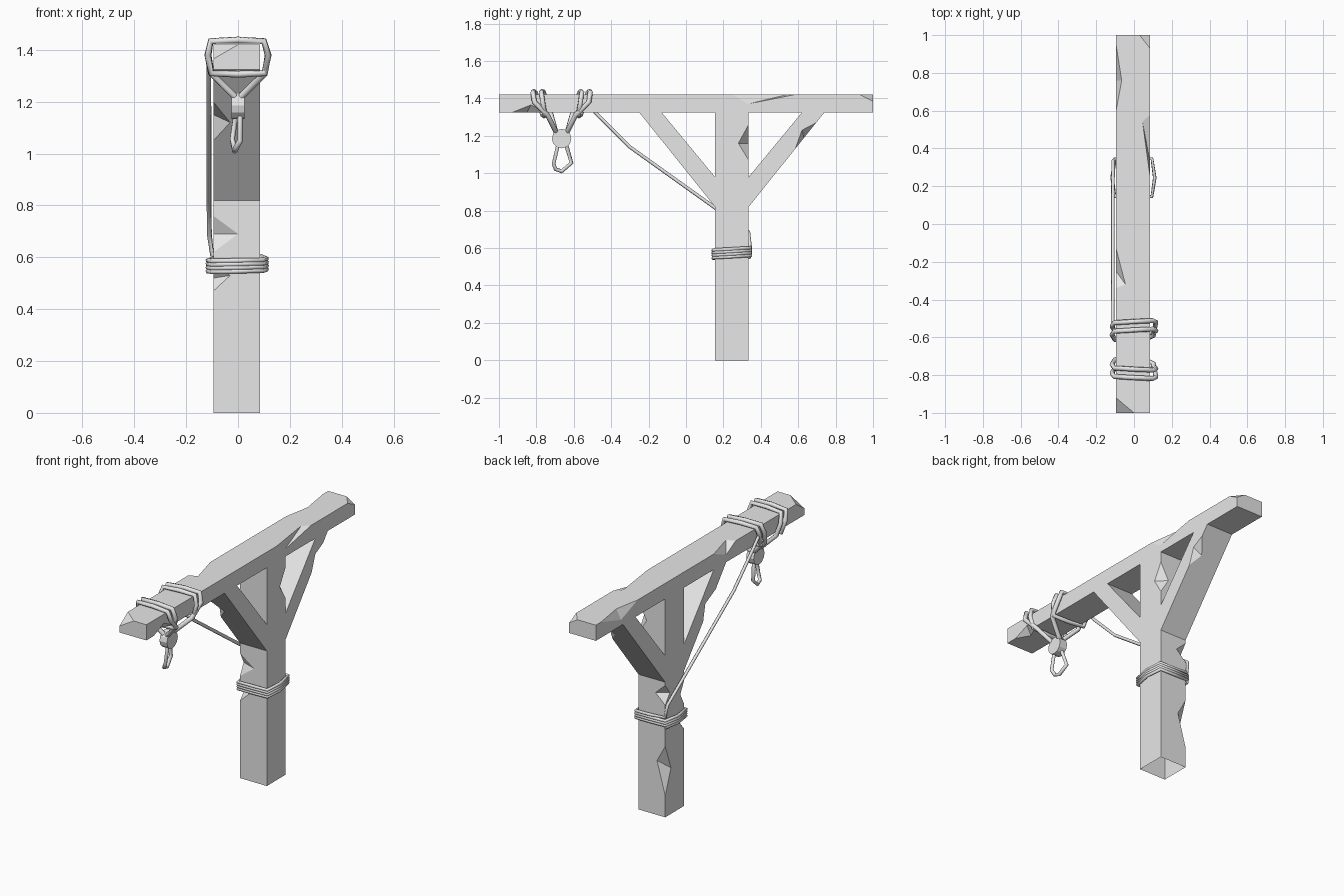
import bpy, bmesh
from mathutils import Vector

cube = bpy.data.objects.get("Cube")
if cube:
    bpy.data.objects.remove(cube, do_unlink=True)


def material(name, colour):
    m = bpy.data.materials.new(name)
    m.use_nodes = True
    m.diffuse_color = colour
    m.node_tree.nodes["Principled BSDF"].inputs["Base Color"].default_value = colour
    return m


GREY = material("light grey", (0.8, 0.8, 0.8, 1))
L, R = -0.095, 0.085           # timber sides
F, B = 0.155, 0.335            # post front and back
LOW, TOP = 1.325, 1.42         # beam underside and top


def add_mesh(name, bm):
    bmesh.ops.recalc_face_normals(bm, faces=bm.faces)
    mesh = bpy.data.meshes.new(name)
    bm.to_mesh(mesh)
    bm.free()
    mesh.materials.append(GREY)
    obj = bpy.data.objects.new(name, mesh)
    bpy.context.collection.objects.link(obj)
    return obj


def prism(name, outline, x0, x1):
    """Extrude a (y, z) outline along x."""
    bm = bmesh.new()
    face = bm.faces.new([bm.verts.new((x0, y, z)) for y, z in outline])
    ext = bmesh.ops.extrude_face_region(bm, geom=[face])["geom"]
    verts = [v for v in ext if isinstance(v, bmesh.types.BMVert)]
    bmesh.ops.translate(bm, verts=verts, vec=(x1 - x0, 0, 0))
    return add_mesh(name, bm)


def cut(target, cutter):
    cutter.hide_render = True
    mod = target.modifiers.new("cut", "BOOLEAN")
    mod.operation, mod.solver, mod.object = "DIFFERENCE", "EXACT", cutter
    bpy.context.view_layer.objects.active = target
    bpy.ops.object.modifier_apply(modifier=mod.name)
    bpy.data.objects.remove(cutter, do_unlink=True)


def chip(target, edge, faces):
    """Knock a flake off an edge or corner: edge points go, face points bound it."""
    edge, faces = [Vector(p) for p in edge], [Vector(p) for p in faces]
    out = sum(edge, Vector()) / len(edge) - sum(faces, Vector()) / len(faces)
    out = out.normalized() * 0.06
    bm = bmesh.new()
    for p in edge + faces:
        bm.verts.new(p)
        bm.verts.new(p + out)
    bmesh.ops.convex_hull(bm, input=bm.verts)
    bmesh.ops.delete(bm, geom=[v for v in bm.verts if not v.link_faces], context="VERTS")
    cut(target, add_mesh("chip_cutter", bm))


# Timber frame: post, beam and two braces in one outline
frame = prism("timber_frame", [
    (-1, LOW), (-0.25, LOW), (F, 0.82), (F, 0), (B, 0), (B, 0.82),
    (0.74, LOW), (1, LOW), (1, TOP), (-1, TOP)], L, R)
for hole in ([(-0.13, LOW), (F, LOW), (F, 0.98)],
             [(B, LOW), (0.62, LOW), (B, 0.98)]):
    cut(frame, prism("hole_cutter", hole, -0.3, 0.3))

# Beam end corners
chip(frame, [(L, -1, TOP)], [(L, -0.92, TOP), (0, -1, TOP), (L, -1, 1.365)])
chip(frame, [(R, 1, TOP)], [(R, 0.93, TOP), (0.03, 1, TOP), (R, 1, 1.385)])
# Beam edges
chip(frame, [(R, 0.25, TOP), (R, 0.58, TOP)], [(R, 0.33, 1.37), (0.045, 0.54, TOP)])
chip(frame, [(R, -0.93, LOW), (R, -0.75, LOW)], [(R, -0.83, 1.365), (0.04, -0.85, LOW)])
chip(frame, [(L, 0.95, TOP), (L, 0.6, TOP)], [(-0.065, 0.76, TOP), (L, 0.76, 1.36)])
chip(frame, [(L, -0.13, TOP), (L, -0.34, TOP)], [(-0.045, -0.32, TOP), (L, -0.25, 1.37)])
# Brace edges
chip(frame, [(R, 0.584, 1.13), (R, 0.696, 1.27)], [(R, 0.62, 1.23), (0.035, 0.631, 1.189)])
chip(frame, [(L, -0.15, 1.2), (L, -0.029, 1.05)], [(-0.03, -0.086, 1.12), (L, -0.05, 1.15)])
# Post edges
chip(frame, [(R, B, 1.26), (R, B, 1.07)], [(R, 0.28, 1.16), (0.03, B, 1.16)])
chip(frame, [(L, F, 0.76), (L, F, 0.62)], [(0, F, 0.69), (L, 0.19, 0.69)])
chip(frame, [(L, F, 0.57), (L, F, 0.47)], [(-0.03, F, 0.53), (L, 0.2, 0.52)])
chip(frame, [(L, B, 0.43), (L, B, 0.13)], [(-0.04, B, 0.33), (L, 0.28, 0.28)])
chip(frame, [(L, B, 0.8), (L, B, 0.68)], [(-0.03, B, 0.74), (L, 0.29, 0.74)])

# The post is open underneath
bm = bmesh.new()
bm.from_mesh(frame.data)
base = [f for f in bm.faces if f.normal.z < -0.9 and f.calc_center_median().z < 0.01]
bmesh.ops.delete(bm, geom=base, context="FACES")
bm.to_mesh(frame.data)
bm.free()


def rope(name, points, radius, closed=False):
    curve = bpy.data.curves.new(name, "CURVE")
    curve.dimensions = "3D"
    curve.bevel_depth, curve.bevel_resolution = radius, 1
    curve.use_fill_caps = True
    spline = curve.splines.new("POLY")
    spline.points.add(len(points) - 1)
    for slot, p in zip(spline.points, points):
        slot.co = (*p, 1)
    spline.use_cyclic_u = closed
    curve.materials.append(GREY)
    obj = bpy.data.objects.new(name, curve)
    bpy.context.collection.objects.link(obj)


# Rope wound twice around the beam on each side of the knot
KNOT_Y, KNOT_Z = -0.665, 1.185
ring = [(-0.103, 1.31), (-0.116, 1.38), (-0.105, 1.434), (0, 1.438),
        (0.1, 1.434), (0.116, 1.38), (0.103, 1.31), (0, 1.306)]
for name, side in (("front_beam_coil", -1), ("back_beam_coil", 1)):
    turns = (ring * 2)[:-1]
    path = [(-0.012, KNOT_Y + side * 0.03, 1.22)]
    for i, (x, z) in enumerate(turns):
        lean = 0.25 * (z - 1.37)
        path.append((x, KNOT_Y + side * (0.07 + 0.045 * i / 8 + lean), z))
    path[-1] = (ring[6][0], KNOT_Y + side * 0.075, ring[6][1])
    path.append((0.012, KNOT_Y + side * 0.03, 1.22))
    rope(name, path, 0.0135)

# Knot and hanging loop
bm = bmesh.new()
bmesh.ops.create_cone(bm, cap_ends=True, segments=12, radius1=0.052, radius2=0.052, depth=0.05)
for v in bm.verts:
    v.co = (v.co.z, KNOT_Y + v.co.x, KNOT_Z + v.co.y)
add_mesh("knot", bm)
rope("hanging_loop", [
    (0.008, -0.685, 1.15), (0.008, -0.708, 1.05), (-0.008, -0.698, 1.022),
    (-0.012, -0.665, 1.01), (-0.022, -0.612, 1.055), (-0.008, -0.64, 1.15)], 0.011)

# Rope wound around the post, then running up to the beam
loop = [(-0.098, 0.1), (-0.113, 0), (-0.098, -0.1), (0, -0.1),
        (0.098, -0.1), (0.113, 0), (0.098, 0.1), (0, 0.1)]
path = [(x - 0.003, 0.245 + y, 0.545 + 0.055 * i / 32 + 0.04 * y)
        for i, (x, y) in enumerate(loop * 4)]
path += [(-0.1, 0.343, 0.61), (-0.11, 0.335, 0.685), (-0.112, F, 0.815),
         (-0.112, -0.3, 1.14), (-0.113, -0.48, 1.32), (-0.113, -0.545, 1.39)]
rope("post_coil_and_guy_rope", path, 0.0095)
